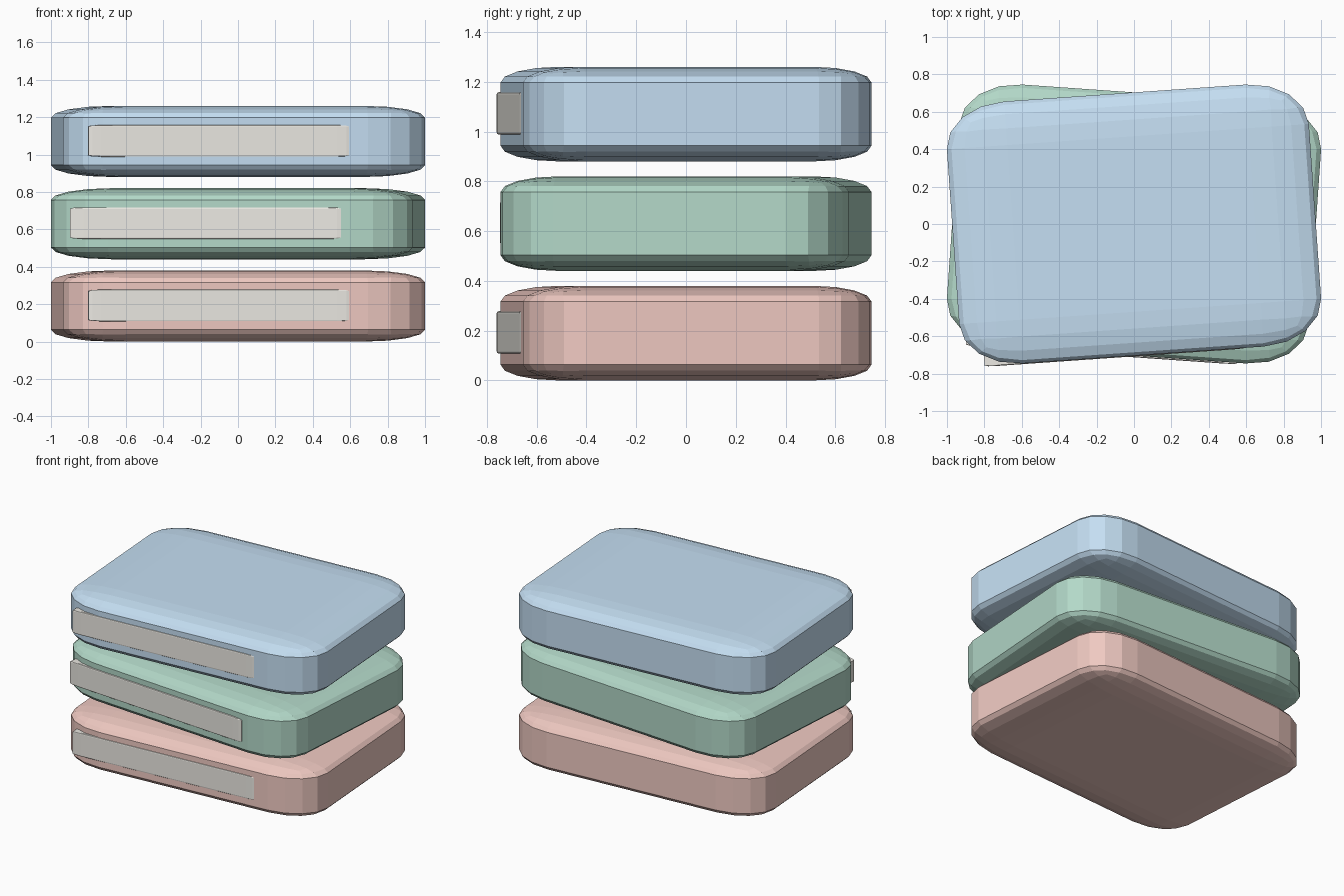
import bpy, bmesh, math
from mathutils import Matrix

if "Cube" in bpy.data.objects:
    bpy.data.objects.remove(bpy.data.objects["Cube"])


def material(name, rgb):
    m = bpy.data.materials.new(name)
    m.diffuse_color = (*rgb, 1)
    m.use_nodes = True
    m.node_tree.nodes["Principled BSDF"].inputs["Base Color"].default_value = m.diffuse_color
    return m


def rounded_box(name, half, centre, turn, bevel, segments, mat):
    """Bevelled cube, stretched afterwards so the rounding scales with each axis."""
    bm = bmesh.new()
    bmesh.ops.create_cube(bm, size=2)
    bmesh.ops.bevel(bm, geom=bm.edges[:], offset=bevel, segments=segments,
                    profile=0.5, affect='EDGES')
    bm.transform(Matrix.Rotation(turn, 4, 'Z') @ Matrix.Translation(centre)
                 @ Matrix.Diagonal((*half, 1)))
    mesh = bpy.data.meshes.new(name)
    bm.to_mesh(mesh)
    bm.free()
    mesh.materials.append(mat)
    ob = bpy.data.objects.new(name, mesh)
    bpy.context.collection.objects.link(ob)
    return ob


cream = material("cream", (0.84, 0.82, 0.77))

# name, colour, turn in degrees, centre height, label start, label end, label front
layers = [
    ("bottom", (0.87, 0.59, 0.54), 4, 0.19, -0.85, 0.552, -0.706),
    ("middle", (0.45, 0.69, 0.58), -4, 0.63, -0.852, 0.602, -0.711),
    ("top", (0.56, 0.74, 0.90), 4, 1.07, -0.85, 0.552, -0.706),
]

for name, rgb, deg, z, x0, x1, front in layers:
    turn = math.radians(deg)
    # Folded slab
    rounded_box(name + "_slab", (0.97, 0.702, 0.19), (0, 0, z), turn, 0.333, 4,
                material(name + "_colour", rgb))
    # Shallow label let into the front face
    depth = 0.05
    rounded_box(name + "_label", ((x1 - x0) / 2, depth, 0.085),
                ((x0 + x1) / 2, front + depth, z + 0.003), turn, 0.1, 2, cream)
